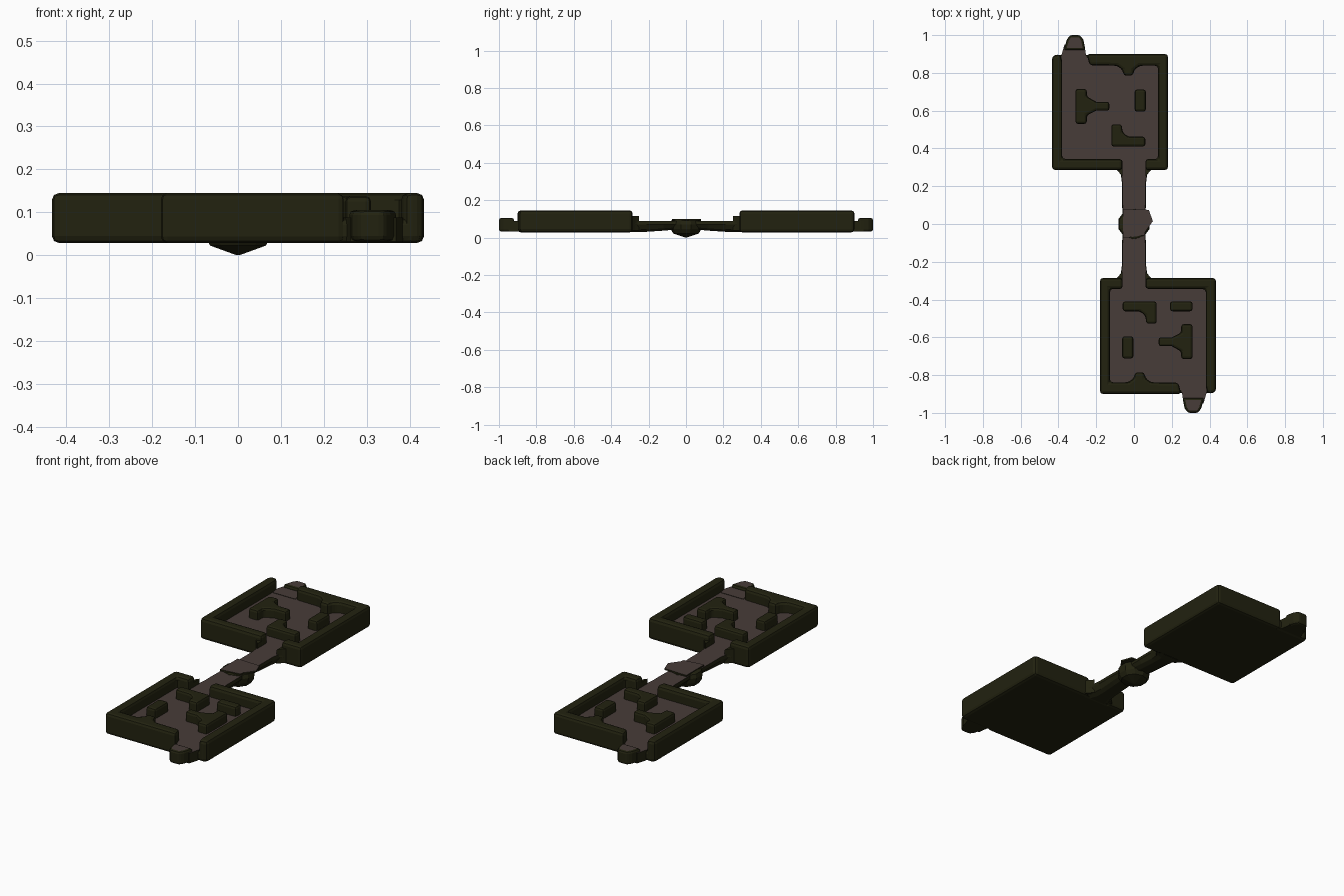
import bpy, bmesh, math

cube = bpy.data.objects.get("Cube")
if cube:
    bpy.data.objects.remove(cube)


def material(name, color):
    m = bpy.data.materials.new(name)
    m.use_nodes = True
    m.diffuse_color = color
    m.node_tree.nodes["Principled BSDF"].inputs["Base Color"].default_value = color
    return m


DARK = material("dark olive rock", (0.016, 0.016, 0.005, 1))
BROWN = material("brown floor", (0.064, 0.045, 0.040, 1))


def finish(name, bm, bevel=0.0, floor_top=False):
    bmesh.ops.recalc_face_normals(bm, faces=bm.faces)
    bm.normal_update()
    if floor_top:
        for f in bm.faces:
            f.material_index = 1 if f.normal.z > 0.9 else 0
    me = bpy.data.meshes.new(name)
    bm.to_mesh(me)
    bm.free()
    me.materials.append(DARK)
    me.materials.append(BROWN)
    ob = bpy.data.objects.new(name, me)
    bpy.context.collection.objects.link(ob)
    if bevel:
        mod = ob.modifiers.new("rounded edges", "BEVEL")
        mod.width = bevel
        mod.segments = 2
        mod.limit_method = "ANGLE"
        mod.angle_limit = math.radians(35)
        mod.material = 0
    return ob


def prism(name, pts, z0, z1, bevel=0.0, floor_top=False, s=1):
    """Upright prism; s = -1 turns it half way round the z axis."""
    bm = bmesh.new()
    face = bm.faces.new([bm.verts.new((s * x, s * y, z0)) for x, y in pts])
    new = bmesh.ops.extrude_face_region(bm, geom=[face])["geom"]
    for v in new:
        if isinstance(v, bmesh.types.BMVert):
            v.co.z = z1
    return finish(name, bm, bevel, floor_top)


def loft(name, rings, floor_top=False):
    bm = bmesh.new()
    rows = [[bm.verts.new(p) for p in r] for r in rings]
    n = len(rows[0])
    for a, b in zip(rows, rows[1:]):
        for i in range(n):
            j = (i + 1) % n
            bm.faces.new((a[i], a[j], b[j], b[i]))
    bm.faces.new(rows[0])
    bm.faces.new(rows[-1])
    return finish(name, bm, 0, floor_top)


def box(x0, x1, y0, y1):
    return [(x0, y0), (x1, y0), (x1, y1), (x0, y1)]


BOTTOM, FLOOR, TOP = 0.028, 0.086, 0.145

# Room outlines
slab = box(-0.175, 0.428, -0.895, -0.291)
left_wall = [(-.06, -.286), (-.18, -.286), (-.18, -.9), (.25, -.9), (.235, -.84),
             (.09, -.838), (.06, -.815), (.055, -.785), (.005, -.785), (0, -.815),
             (-.03, -.838), (-.127, -.838), (-.127, -.344), (-.06, -.344)]
right_wall = [(.06, -.286), (.434, -.286), (.434, -.89), (.39, -.9),
              (.38, -.86), (.38, -.344), (.06, -.344)]
exit_floor = [(.24, -.84), (.255, -.9), (.262, -.95), (.368, -.95), (.385, -.89), (.385, -.84)]
exit_lip = [(.257, -.92), (.268, -.975), (.285, -1), (.34, -1), (.356, -.975), (.372, -.92)]

# Obstacles standing on the room floor
obstacles = {
    "tee_block": [(.13, -.6), (.2, -.6), (.25, -.575), (.25, -.53), (.31, -.53),
                  (.31, -.715), (.25, -.715), (.25, -.675), (.2, -.647), (.13, -.647)],
    "corner_block": [(-.06, -.41), (.12, -.41), (.12, -.528), (.065, -.528),
                     (.06, -.485), (.03, -.462), (-.06, -.462)],
    "short_block": box(-.063, -.003, -.712, -.595),
}

for s, room in ((1, "front"), (-1, "back")):
    prism(room + "_room_slab", slab, BOTTOM, FLOOR, 0.016, True, s)
    prism(room + "_left_wall", left_wall, BOTTOM, TOP, 0.017, False, s)
    prism(room + "_right_wall", right_wall, BOTTOM, TOP, 0.017, False, s)
    prism(room + "_exit_floor", exit_floor, BOTTOM + .004, FLOOR + .002, 0, True, s)
    prism(room + "_exit_lip", exit_lip, BOTTOM + .004, 0.105, 0.012, True, s)
    for name, pts in obstacles.items():
        prism(room + "_" + name, pts, FLOOR - .02, 0.138, 0.013, False, s)

    # Threshold strip and flared shoulders where the corridor meets the room
    prism(room + "_threshold", box(-.06, .06, -.36, -.27), FLOOR - .03, FLOOR + .002, 0, True, s)
    for side in (-1, 1):
        shoulder = [(side * .06, -.25), (side * .075, -.27), (side * .1, -.295), (side * .06, -.3)]
        prism(room + "_shoulder", shoulder, BOTTOM + .01, 0.115, 0, False, s)

    # Corridor with a rounded underside
    rings = []
    for y, w, z in ((.03, .058, .045), (.12, .06, .037), (.21, .06, .031),
                    (.26, .066, .029), (.3, .095, .029)):
        rings.append([(-s * x * w, -s * y, zz) for x, zz in
                      ((-1, .088), (1, .088), (1.05, .07), (.85, z + .012),
                       (.5, z), (-.5, z), (-.85, z + .012), (-1.05, .07))])
    loft(room + "_corridor", rings, True)

# Only the front room has this bar
prism("front_bar_block", box(.19, .31, -.462, -.41), FLOOR - .02, 0.138, 0.013)

# Central boulder with a pointed underside
hub = []
for r, z in ((.004, 0), (.068, .022), (.082, .045), (.086, .07), (.08, .09), (.064, .096)):
    hub.append([(r * math.cos(math.pi * (i + .5) / 5), r * math.sin(math.pi * (i + .5) / 5), z)
                for i in range(10)])
loft("hub_boulder", hub)
cap = [(-.058, -.075), (.055, -.06), (.06, -.04), (.1, .015), (.078, .075), (-.058, .08)]
prism("hub_floor", cap, 0.092, 0.1, 0, True)
